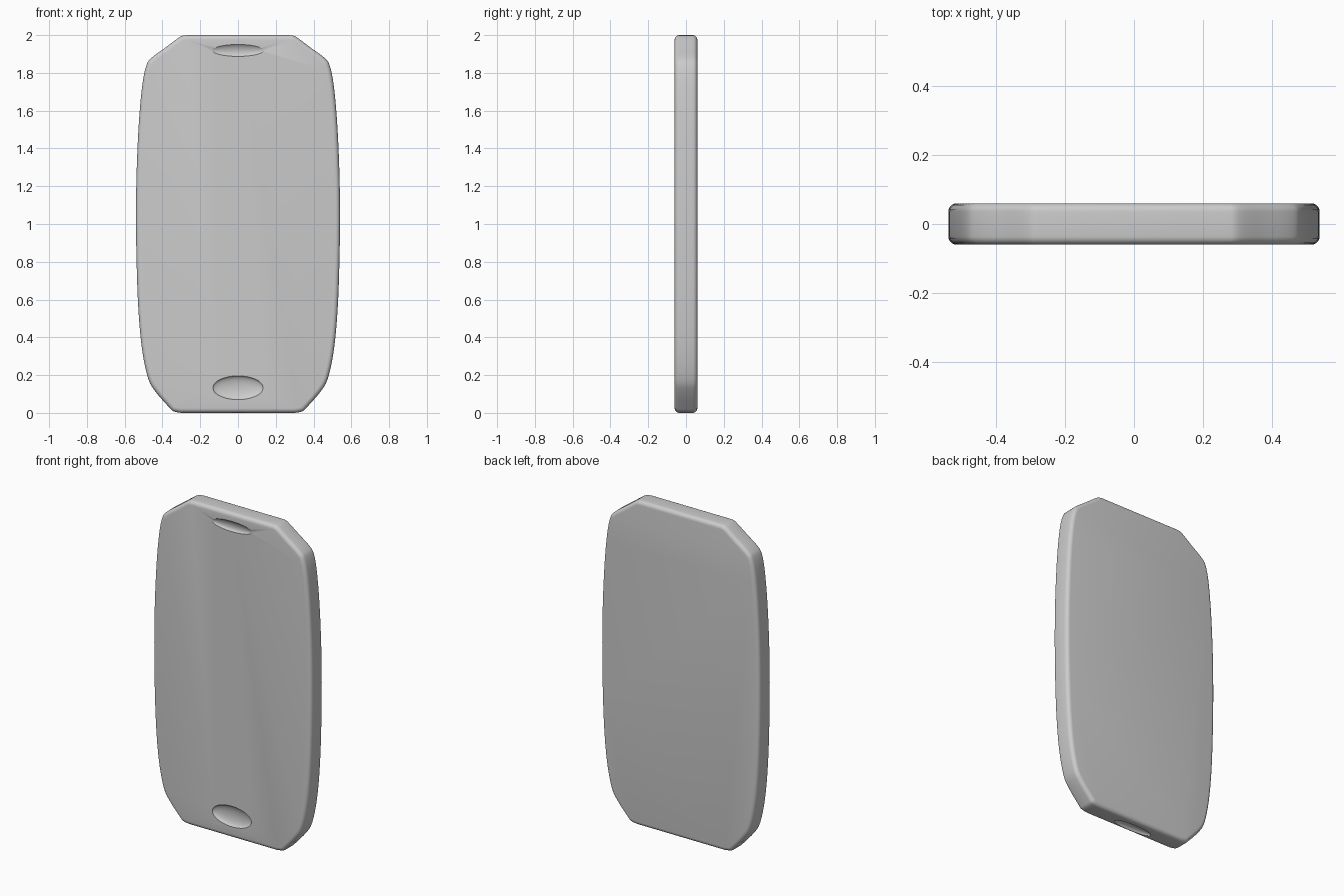
import bpy, bmesh
from mathutils import Vector

if "Cube" in bpy.data.objects:
    bpy.data.objects.remove(bpy.data.objects["Cube"])

T = 0.06  # half thickness

# right half of the front outline, top to bottom (x, z)
half = [(0.27, 2.0), (0.305, 1.992), (0.38, 1.937), (0.455, 1.882), (0.485, 1.84),
        (0.506, 1.74), (0.524, 1.55), (0.536, 1.3), (0.54, 1.06), (0.537, 0.8),
        (0.527, 0.54), (0.507, 0.33), (0.475, 0.18), (0.435, 0.11), (0.365, 0.03),
        (0.34, 0.008), (0.30, 0.0)]
ring = half + [(-x, z) for x, z in reversed(half)]


def smooth_ring(pts, steps):
    """Closed outline through pts, straight across the top and bottom."""
    out, n, h = [], len(pts), len(half)
    p = [Vector(q) for q in pts]
    for i in range(n):
        a, b, c, d = p[i - 1], p[i], p[(i + 1) % n], p[(i + 2) % n]
        if i in (h - 1, n - 1):
            out.append(b)
            continue
        if i % h == 0:
            a = 2 * b - c
        if i % h == h - 2:
            d = 2 * c - b
        for s in range(steps):
            t = s / steps
            out.append(0.5 * (2 * b + (c - a) * t + (2 * a - 5 * b + 4 * c - d) * t * t
                              + (3 * b - a - 3 * c + d) * t ** 3))
    return out


# slab body
bm = bmesh.new()
face = bm.faces.new([bm.verts.new((q.x, -T, q.y)) for q in smooth_ring(ring, 4)])
ext = bmesh.ops.extrude_face_region(bm, geom=[face])
bmesh.ops.translate(bm, verts=[v for v in ext["geom"] if isinstance(v, bmesh.types.BMVert)],
                    vec=(0, 2 * T, 0))
bmesh.ops.recalc_face_normals(bm, faces=bm.faces)
rim = [e for e in bm.edges if abs(e.verts[0].co.y - e.verts[1].co.y) < 1e-5]
bmesh.ops.bevel(bm, geom=rim, offset=0.024, segments=5, profile=0.5, affect='EDGES')
mesh = bpy.data.meshes.new("slab_body")
bm.to_mesh(mesh)
bm.free()
body = bpy.data.objects.new("slab_body", mesh)
bpy.context.collection.objects.link(body)


def dent(name, loc, radii, tilt=0.0):
    """Scoop an ellipsoid out of the body."""
    bpy.ops.mesh.primitive_uv_sphere_add(segments=64, ring_count=32, location=loc,
                                         rotation=(tilt, 0, 0))
    cutter = bpy.context.object
    cutter.name = name
    cutter.scale = radii
    cutter.hide_render = True
    cutter.hide_set(True)
    mod = body.modifiers.new(name, 'BOOLEAN')
    mod.object, mod.operation, mod.solver = cutter, 'DIFFERENCE', 'EXACT'
    return cutter


cutters = [
    dent("button_dent", (0, -T, 0.133), (0.133, 0.025, 0.063)),
    dent("ear_slot", (0, -T - 0.006, 1.922), (0.14, 0.02, 0.036), 0.3),
    dent("bottom_dent", (0, -0.012, 0.0), (0.13, 0.03, 0.02)),
]

# apply the cuts and shade
bpy.ops.object.select_all(action='DESELECT')
body.select_set(True)
bpy.context.view_layer.objects.active = body
for m in list(body.modifiers):
    bpy.ops.object.modifier_apply(modifier=m.name)
for c in cutters:
    bpy.data.objects.remove(c)
bpy.ops.object.shade_smooth_by_angle(angle=0.6)
